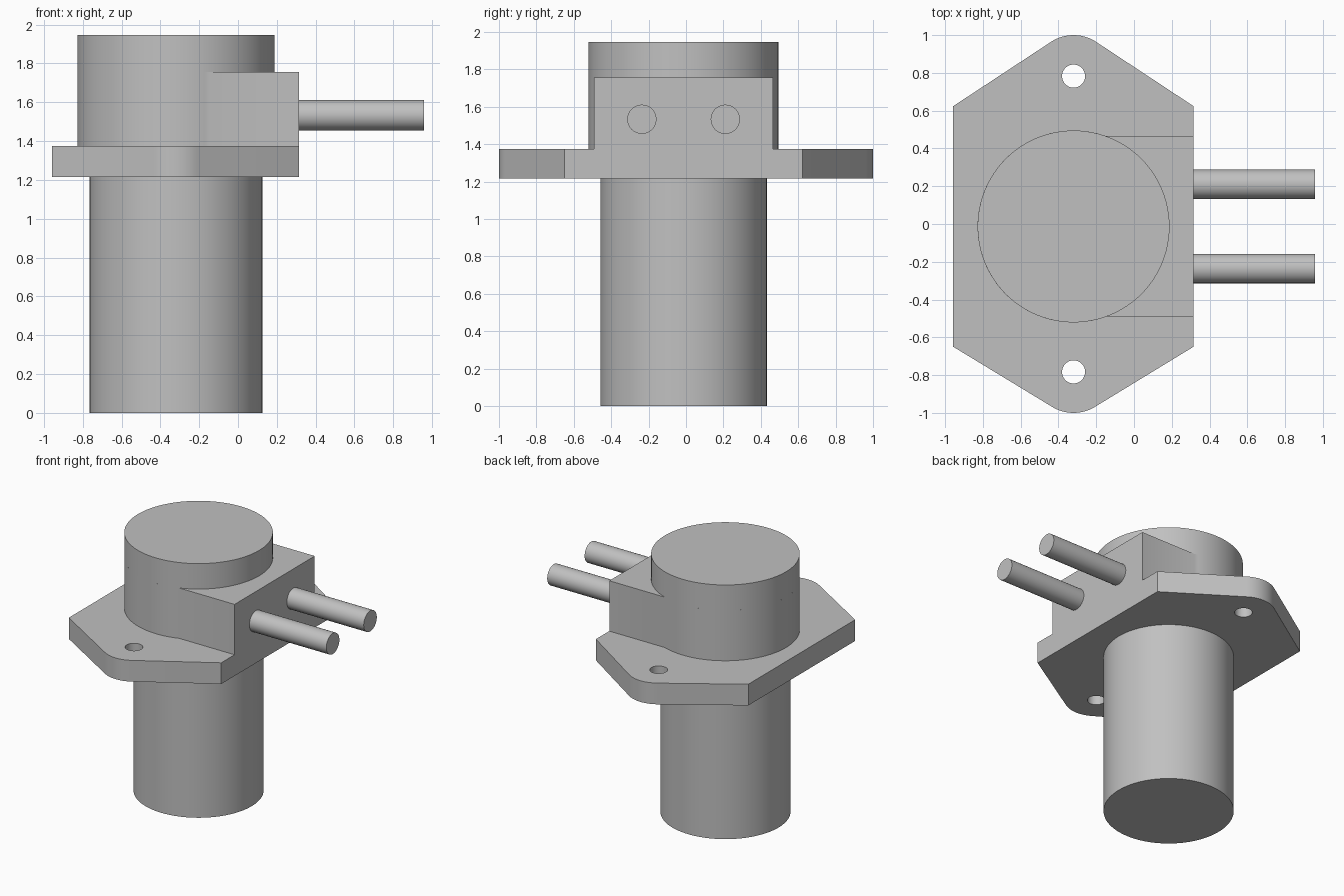
import bpy, bmesh
from math import sin, cos, atan2, acos, asin, hypot, pi, radians
from mathutils import Matrix

cube = bpy.data.objects.get("Cube")
if cube:
    bpy.data.objects.remove(cube, do_unlink=True)

CX, CY = -0.32, -0.013      # main axis
FACE_X = 0.315              # flat connector face

grey = bpy.data.materials.new("plain grey")
grey.use_nodes = True
colour = (0.53, 0.53, 0.53, 1)
grey.diffuse_color = colour
grey.node_tree.nodes["Principled BSDF"].inputs["Base Color"].default_value = colour


def finish(name, bm):
    bmesh.ops.recalc_face_normals(bm, faces=bm.faces)
    mesh = bpy.data.meshes.new(name)
    bm.to_mesh(mesh)
    bm.free()
    mesh.materials.append(grey)
    ob = bpy.data.objects.new(name, mesh)
    bpy.context.collection.objects.link(ob)
    return ob


def smooth(ob):
    bpy.ops.object.select_all(action='DESELECT')
    ob.select_set(True)
    bpy.context.view_layer.objects.active = ob
    bpy.ops.object.shade_smooth_by_angle(angle=radians(30))


def prism(name, outline, z0, z1):
    bm = bmesh.new()
    face = bm.faces.new([bm.verts.new((x, y, z0)) for x, y in outline])
    top = bmesh.ops.extrude_face_region(bm, geom=[face], use_keep_orig=True)
    for v in top["geom"]:
        if isinstance(v, bmesh.types.BMVert):
            v.co.z = z1
    return finish(name, bm)


def arc(cx, cy, r, a0, a1, steps):
    angles = [a0 + (a1 - a0) * i / steps for i in range(steps + 1)]
    return [(cx + r * cos(a), cy + r * sin(a)) for a in angles]


def cylinder(name, r, z0, z1, x=CX, y=CY, sides=96):
    return prism(name, arc(x, y, r, 0, 2 * pi, sides)[:-1], z0, z1)


# Flange: six-sided plate with rounded tips concentric with its bolt holes
HOLE_Y, TIP_R, HALF = 0.783, 0.217, 0.637


def tip(sign, corner_y):
    # half angle of the arc, tangent to the straight slope from the corner
    drop = HOLE_Y - abs(corner_y)
    half = pi / 2 - (acos(TIP_R / hypot(HALF, drop)) - atan2(drop, HALF))
    mid = sign * pi / 2
    return arc(CX, sign * HOLE_Y, TIP_R, mid - half, mid + half, 20)


back, front = 0.624, -0.65
outline = ([(FACE_X, front), (FACE_X, back)] + tip(1, back)
           + [(CX - HALF, back), (CX - HALF, front)] + tip(-1, front))
flange = prism("mounting_flange", outline, 1.215, 1.375)
for sign in (-1, 1):
    cutter = cylinder("hole_cutter", 0.061, 1.1, 1.5, CX, sign * HOLE_Y, 48)
    cutter.hide_render = True
    mod = flange.modifiers.new("bolt_hole", 'BOOLEAN')
    mod.operation = 'DIFFERENCE'
    mod.solver = 'EXACT'
    mod.object = cutter
    bpy.context.view_layer.objects.active = flange
    bpy.ops.object.modifier_apply(modifier=mod.name)
    bpy.data.objects.remove(cutter, do_unlink=True)
smooth(flange)

# Lower barrel and upper cap
CAP_R, BLOCK_HALF, BLOCK_TOP = 0.508, 0.478, 1.755
smooth(cylinder("lower_barrel", 0.445, 0, 1.215))
smooth(cylinder("upper_cap", CAP_R, BLOCK_TOP, 1.947))

# Housing: round body running into the square connector block
a = asin(BLOCK_HALF / CAP_R)
body = arc(CX, CY, CAP_R, a, 2 * pi - a, 72)
body += [(FACE_X, CY - BLOCK_HALF), (FACE_X, CY + BLOCK_HALF)]
smooth(prism("connector_housing", body, 1.375, BLOCK_TOP))

# Two terminal pins
for side, name in ((-1, "front_pin"), (1, "back_pin")):
    bm = bmesh.new()
    start, end = FACE_X, 0.957
    place = (Matrix.Translation(((start + end) / 2, CY + side * 0.223, 1.533))
             @ Matrix.Rotation(pi / 2, 4, 'Y'))
    bmesh.ops.create_cone(bm, cap_ends=True, segments=48, radius1=0.078,
                          radius2=0.078, depth=end - start, matrix=place)
    smooth(finish(name, bm))
